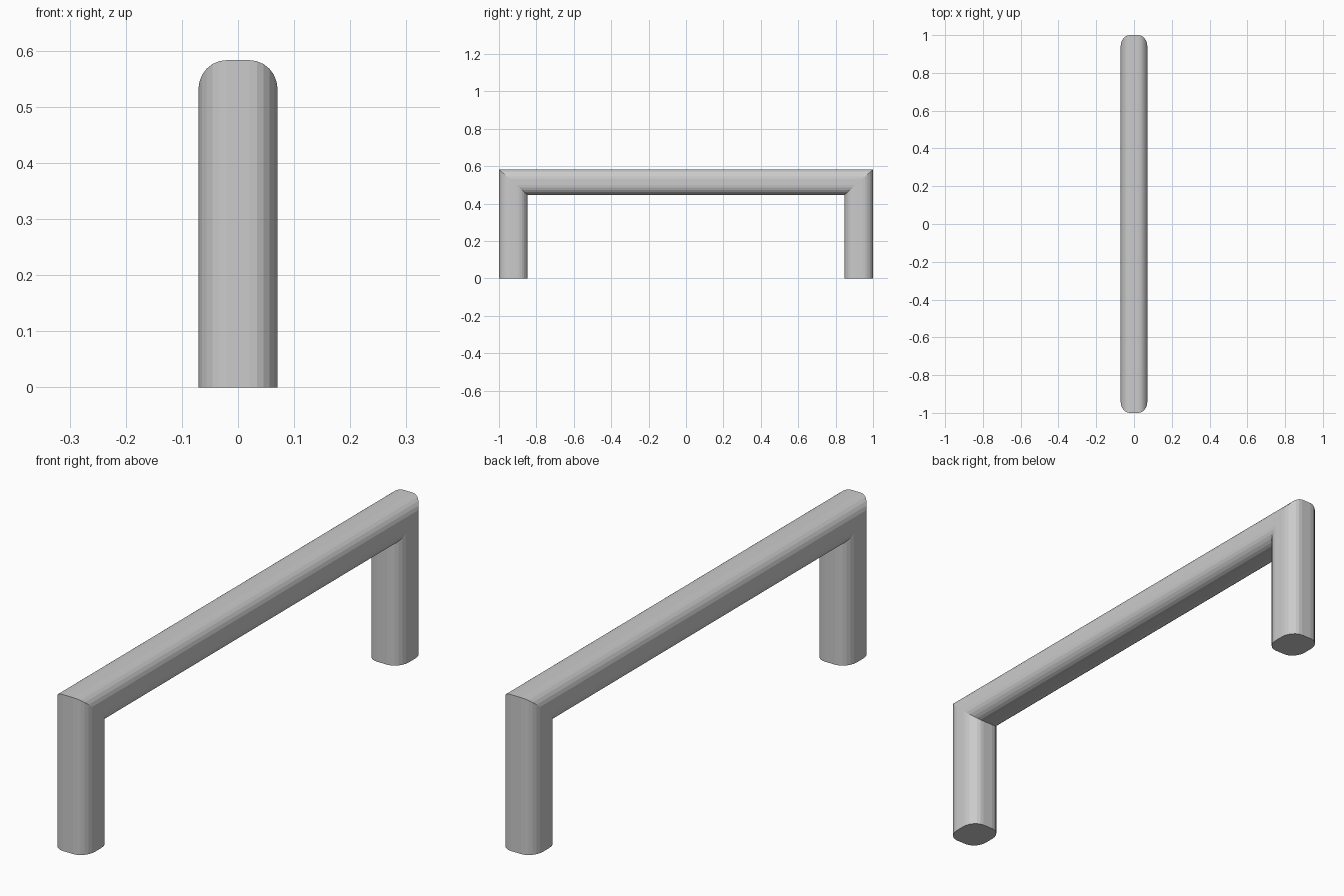
import bpy, bmesh, math

if "Cube" in bpy.data.objects:
    bpy.data.objects.remove(bpy.data.objects["Cube"])

HALF_W, HALF_L, HEIGHT = 0.0705, 1.0, 0.583
LEG_DEPTH, BAR_DEPTH = 0.152, 0.136
RX, RV, SEGS = 0.05, 0.38, 6   # corner radius: across x, and as fraction of depth


def profile():
    """Rounded square as (x, v); v runs 0 (outer face) to 1 (inner face)."""
    pts = []
    for q, (sx, sv) in enumerate([(1, 1), (-1, 1), (-1, -1), (1, -1)]):
        for i in range(SEGS + 1):
            a = math.radians(90) * (q + i / SEGS)
            pts.append((sx * (HALF_W - RX) + RX * math.cos(a),
                        0.5 + sv * (0.5 - RV) + RV * math.sin(a)))
    return pts


# Handle: one profile swept foot - mitre - mitre - foot
bm = bmesh.new()
rings = []
for side, is_foot in [(-1, True), (-1, False), (1, False), (1, True)]:
    rings.append([bm.verts.new((x, side * (HALF_L - LEG_DEPTH * v),
                                0 if is_foot else HEIGHT - BAR_DEPTH * v))
                  for x, v in profile()])
for a, b in zip(rings, rings[1:]):
    for i in range(len(a)):
        j = (i + 1) % len(a)
        bm.faces.new((a[i], a[j], b[j], b[i]))

# Flat feet
bm.faces.new(rings[0])
bm.faces.new(rings[-1])
bmesh.ops.recalc_face_normals(bm, faces=bm.faces)

mesh = bpy.data.meshes.new("pull_handle")
bm.to_mesh(mesh)
bm.free()
handle = bpy.data.objects.new("pull_handle", mesh)
bpy.context.collection.objects.link(handle)
